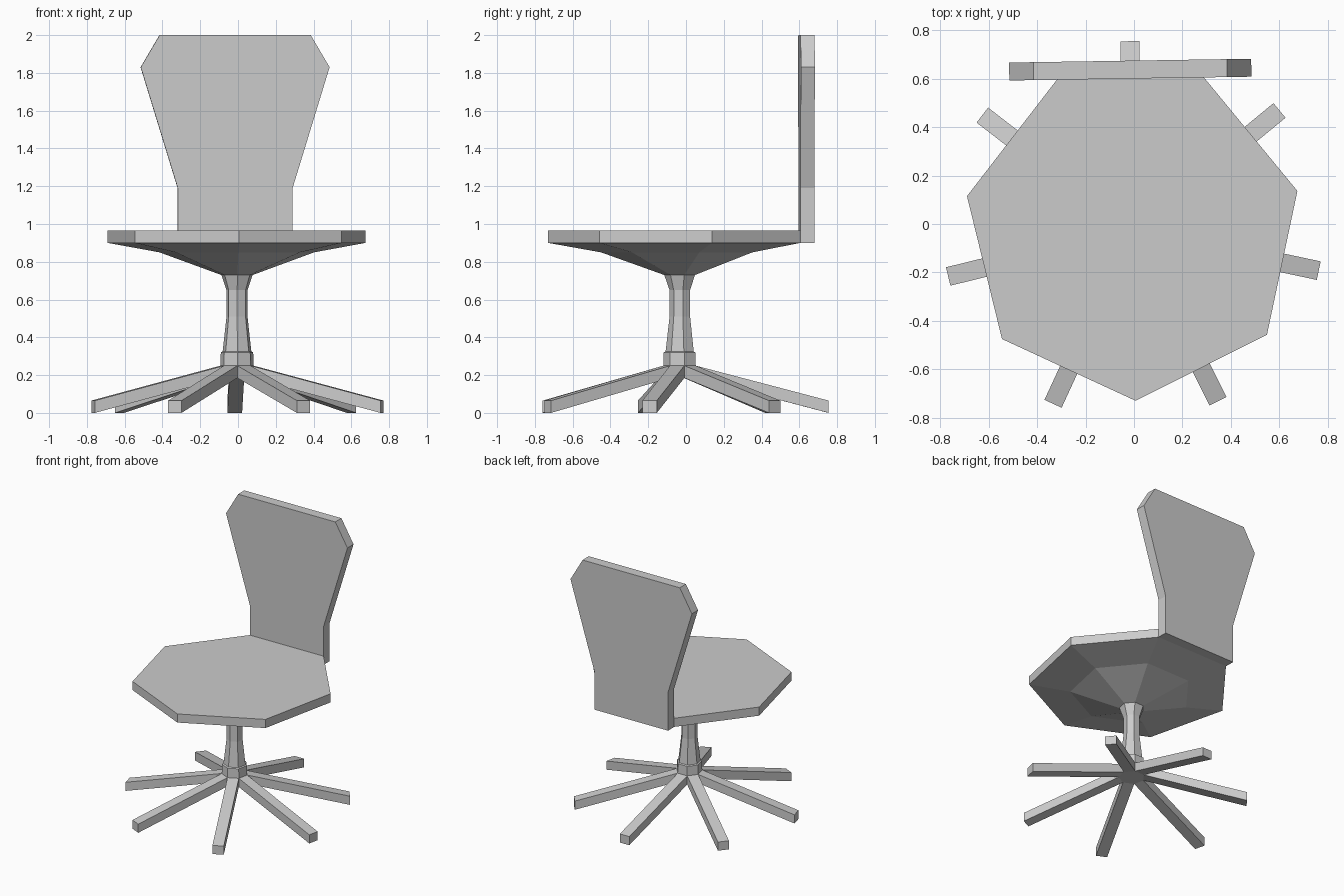
import bpy, bmesh
from math import sin, cos, pi, radians
from mathutils import Matrix

if "Cube" in bpy.data.objects:
    bpy.data.objects.remove(bpy.data.objects["Cube"])

N = 7
# Whole chair is turned slightly and shifted off the origin
FRAME = Matrix.Translation((-0.005, -0.03, 0)) @ Matrix.Rotation(radians(0.9), 4, 'Z')


def finish(name, bm):
    bmesh.ops.recalc_face_normals(bm, faces=bm.faces)
    bm.transform(FRAME)
    me = bpy.data.meshes.new(name)
    bm.to_mesh(me)
    bm.free()
    ob = bpy.data.objects.new(name, me)
    bpy.context.collection.objects.link(ob)
    return ob


def lathe(bm, profile, cap_bottom=True, cap_top=True):
    """Seven-sided stack of (radius, z) rings."""
    rings = [[bm.verts.new((r * cos(-pi / 2 + 2 * pi * k / N),
                            r * sin(-pi / 2 + 2 * pi * k / N), z))
              for k in range(N)] for r, z in profile]
    sides = []
    for a, b in zip(rings, rings[1:]):
        for k in range(N):
            j = (k + 1) % N
            sides.append(bm.faces.new((a[k], a[j], b[j], b[k])))
    if cap_bottom:
        bm.faces.new(rings[0][::-1])
    if cap_top:
        bm.faces.new(rings[-1])
    return sides


# Seat with faceted underside
bm = bmesh.new()
lathe(bm, [(0.085, 0.73), (0.42, 0.85), (0.70, 0.90), (0.70, 0.965)], cap_bottom=False)
finish("seat", bm)

# Column
bm = bmesh.new()
lathe(bm, [(0.09, 0.25), (0.088, 0.32), (0.078, 0.325), (0.057, 0.51),
           (0.057, 0.65), (0.085, 0.73)], cap_bottom=False, cap_top=False)
finish("column", bm)

# Base: seven sloping legs extruded from the sides of the hub
bm = bmesh.new()
sides = lathe(bm, [(0.09, 0.185), (0.09, 0.25)])
apothem = 0.09 * cos(pi / N)
for f in sides:
    out = f.calc_center_median()
    out.z = 0
    out = out.normalized() * (0.785 - apothem)
    out.z = -0.185
    tip = bmesh.ops.extrude_discrete_faces(bm, faces=[f])["faces"][0]
    bmesh.ops.translate(bm, verts=tip.verts, vec=out)
bmesh.ops.remove_doubles(bm, verts=bm.verts, dist=1e-5)
finish("leg_base", bm)

# Backrest: mirrored outline extruded to thickness
half = [(0.304, 0.90), (0.304, 1.19), (0.50, 1.83), (0.40, 2.0)]
outline = half + [(-x, z) for x, z in reversed(half)]
y0 = 0.70 * cos(pi / N)
bm = bmesh.new()
face = bm.faces.new([bm.verts.new((x, y0, z)) for x, z in outline])
ext = bmesh.ops.extrude_face_region(bm, geom=[face], use_keep_orig=True)
bmesh.ops.translate(bm, vec=(0, 0.074, 0),
                    verts=[v for v in ext["geom"] if isinstance(v, bmesh.types.BMVert)])
finish("backrest", bm)
